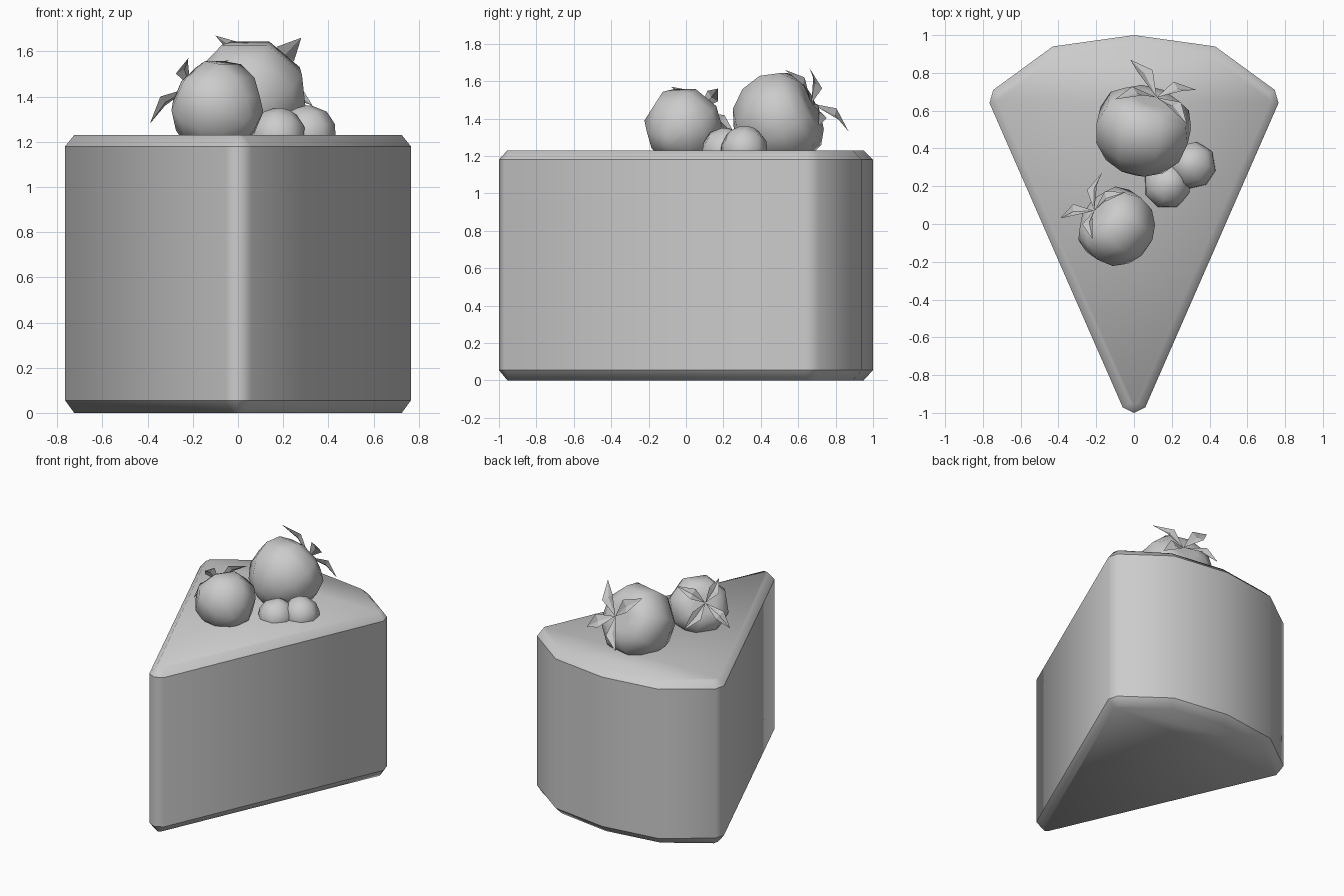
import bpy, bmesh, math
from mathutils import Vector

if "Cube" in bpy.data.objects:
    bpy.data.objects.remove(bpy.data.objects["Cube"])


def finish(name, bm, smooth=True):
    bmesh.ops.recalc_face_normals(bm, faces=bm.faces[:])
    mesh = bpy.data.meshes.new(name)
    bm.to_mesh(mesh)
    bm.free()
    for p in mesh.polygons:
        p.use_smooth = smooth
    ob = bpy.data.objects.new(name, mesh)
    bpy.context.collection.objects.link(ob)
    return ob


def skin(bm, rings):
    for a, b in zip(rings, rings[1:]):
        n = len(a)
        for i in range(n):
            j = (i + 1) % n
            bm.faces.new((a[i], a[j], b[j], b[i]))


# Cake wedge: half outlines mirrored across x, stacked with bevelled rims
def mirrored(half):
    return half + [(-x, y) for x, y in reversed(half[1:-1])]


outer = mirrored([(0, 1), (.43, .94), (.745, .71), (.765, .64), (.06, -.97), (0, -1)])
inner = mirrored([(0, .95), (.41, .89), (.715, .69), (.725, .65), (.02, -.945), (0, -.955)])
bm = bmesh.new()
rings = [[bm.verts.new((x, y, z)) for x, y in line]
         for line, z in ((inner, 0), (outer, .055), (outer, 1.18), (inner, 1.23))]
skin(bm, rings)
bm.faces.new(rings[0])
bm.faces.new(rings[-1])
# Keep the rims crisp between side walls and caps
for ring in rings[1:3]:
    for a, b in zip(ring, ring[1:] + ring[:1]):
        bm.edges.get((a, b)).smooth = False
finish("cake_slice", bm)

BERRY = [(.68, .32), (.66, .6), (.45, .88), (.05, 1.02), (-.4, .93), (-.78, .64), (-.97, .25)]
LUMP = [(.9, .42), (.5, .87), (0, 1), (-.5, .87), (-.9, .42)]


# Low-poly fruit turned around a tilted axis
def fruit(name, centre, axis, radius, profile, ends, sides=8):
    turn = Vector(axis).to_track_quat('Z', 'Y')
    c = Vector(centre)
    bm = bmesh.new()

    def vert(r, h, t=0):
        return bm.verts.new(c + turn @ (Vector((r * math.cos(t), r * math.sin(t), h)) * radius))

    rings = [[vert(r, h, math.tau * (i + .5) / sides) for i in range(sides)] for h, r in profile]
    skin(bm, rings)
    for ring, h in ((rings[0], ends[0]), (rings[-1], ends[1])):
        p = vert(0, h)
        for i in range(sides):
            bm.faces.new((ring[i], ring[(i + 1) % sides], p))
    return finish(name, bm)


# Four pointed leaves radiating from the stem end
def leaves(name, centre, axis, tips, width):
    bm = bmesh.new()
    c, n = Vector(centre), Vector(axis).normalized()
    for tip in tips:
        d = Vector(tip) - c
        side = n.cross(d).normalized() * width
        mid = c + d * .5 + n * .03
        root, end, m = (bm.verts.new(p) for p in (c, tip, mid))
        l, r = (bm.verts.new(mid + side * s + n * .015) for s in (-1, 1))
        for f in ((root, m, l), (root, r, m), (m, end, l), (m, r, end)):
            bm.faces.new(f)
    return finish(name, bm, False)


# Large strawberry
axis = (.2, .85, .42)
fruit("large_strawberry", (.05, .51, 1.4), axis, .262, BERRY, (.66, -1.03))
leaves("large_strawberry_leaves", (.12, .67, 1.48), axis,
       [(-.1, .66, 1.67), (.28, .53, 1.66), (.33, .71, 1.36), (-.02, .87, 1.33)], .05)

# Small strawberry
axis = (-.65, .45, .4)
fruit("small_strawberry", (-.1, -.01, 1.36), axis, .212, BERRY, (.66, -1.03))
leaves("small_strawberry_leaves", (-.21, .07, 1.44), axis,
       [(-.39, .03, 1.28), (-.22, -.08, 1.57), (-.04, .17, 1.56), (-.17, .27, 1.3)], .04)

# Two little round berries
fruit("little_berry_left", (.175, .205, 1.225), (.3, .3, .9), .128, LUMP, (1, -1))
fruit("little_berry_right", (.31, .31, 1.235), (-.3, .2, .9), .128, LUMP, (1, -1))
